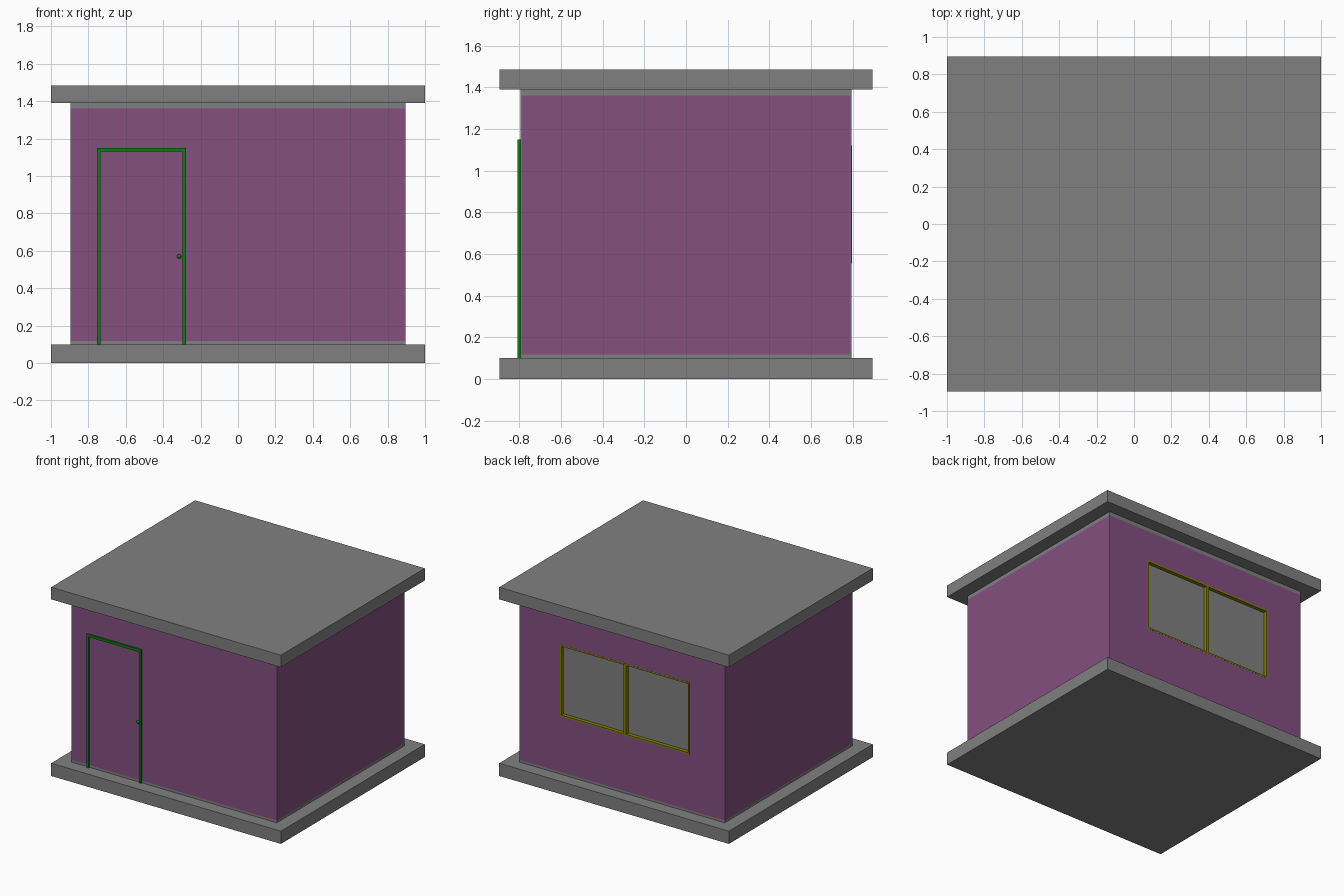
import bpy
import bmesh
from mathutils import Vector

if "Cube" in bpy.data.objects:
    bpy.data.objects.remove(bpy.data.objects["Cube"], do_unlink=True)


def material(name, rgb):
    m = bpy.data.materials.new(name)
    m.use_nodes = True
    color = (*rgb, 1)
    m.diffuse_color = color
    m.node_tree.nodes["Principled BSDF"].inputs["Base Color"].default_value = color
    return m


GREY = material("concrete grey", (0.216, 0.216, 0.216))
PURPLE = material("wall purple", (0.227, 0.08, 0.216))
GREEN = material("door green", (0.002, 0.216, 0.004))
OLIVE = material("window olive", (0.216, 0.216, 0.0))


def box(name, x, y, z, mat):
    """Box from (min, max) ranges on each axis."""
    bm = bmesh.new()
    bmesh.ops.create_cube(bm, size=1)
    ranges = (x, y, z)
    for v in bm.verts:
        v.co = Vector([r[0] if c < 0 else r[1] for c, r in zip(v.co, ranges)])
    me = bpy.data.meshes.new(name)
    bm.to_mesh(me)
    bm.free()
    me.materials.append(mat)
    ob = bpy.data.objects.new(name, me)
    bpy.context.collection.objects.link(ob)
    return ob


WX, WY = 0.895, 0.795        # wall half sizes
BASE, EAVES = 0.10, 1.39     # wall bottom and top
PAINT = (0.118, 1.36)        # painted height range

# Floor slab and flat roof
box("floor_slab", (-1, 1), (-0.895, 0.895), (0, BASE), GREY)
box("roof_slab", (-1, 1), (-0.895, 0.895), (EAVES, 1.485), GREY)

# Wall body, sliced so the painted area leaves narrow bare margins
walls = box("walls", (-WX, WX), (-WY, WY), (BASE, EAVES), GREY)
walls.data.materials.append(PURPLE)
bm = bmesh.new()
bm.from_mesh(walls.data)
cuts = [((0, 0, z), (0, 0, 1)) for z in PAINT]
cuts += [((0, s * (WY - 0.006), 0), (0, 1, 0)) for s in (-1, 1)]
for co, no in cuts:
    bmesh.ops.bisect_plane(bm, geom=bm.verts[:] + bm.edges[:] + bm.faces[:],
                           plane_co=co, plane_no=no)
for f in bm.faces:
    c = f.calc_center_median()
    margin = abs(f.normal.x) > 0.5 and abs(c.y) > WY - 0.006
    if PAINT[0] < c.z < PAINT[1] and not margin:
        f.material_index = 1
bm.to_mesh(walls.data)
bm.free()

# Window recess in the back wall
L, R, LOW, HIGH, MID = -0.585, 0.54, 0.555, 1.12, -0.025
GLASS = WY - 0.028
cutter = box("window_cutter", (L, R), (GLASS - 0.01, WY + 0.1), (LOW, HIGH), GREY)
cutter.hide_render = True
cutter.hide_viewport = True
cutter.display_type = "WIRE"
mod = walls.modifiers.new("window_opening", "BOOLEAN")
mod.operation = "DIFFERENCE"
mod.solver = "EXACT"
mod.object = cutter

# Window panes and frame
T = 0.012
depth = (GLASS - 0.01, WY + 0.001)
for name, x in (("left", (MID, R)), ("right", (L, MID))):
    box("window_pane_" + name, x, (GLASS - 0.009, GLASS), (LOW, HIGH), GREY)
for name, x in (("left", (R - T, R)), ("right", (L, L + T)),
                ("middle", (MID - T, MID + T))):
    box("window_frame_" + name, x, depth, (LOW, HIGH), OLIVE)
for name, z in (("bottom", (LOW, LOW + T)), ("top", (HIGH - T, HIGH))):
    box("window_frame_" + name, (L, R), depth, z, OLIVE)

# Door frame on the front wall
DL, DR, DTOP, W = -0.755, -0.277, 1.15, 0.02
front = (-0.808, -WY + 0.005)
box("door_jamb_right", (DL, DL + W), front, (BASE, DTOP), GREEN)
box("door_jamb_left", (DR - W, DR), front, (BASE, DTOP), GREEN)
box("door_lintel", (DL + W, DR - W), front, (DTOP - W, DTOP), GREEN)

# Door knob
bpy.ops.mesh.primitive_uv_sphere_add(segments=16, ring_count=8, radius=0.012,
                                     location=(-0.315, -WY, 0.57))
knob = bpy.context.object
knob.name = "door_knob"
knob.data.materials.append(GREEN)
bpy.ops.object.shade_smooth_by_angle()
